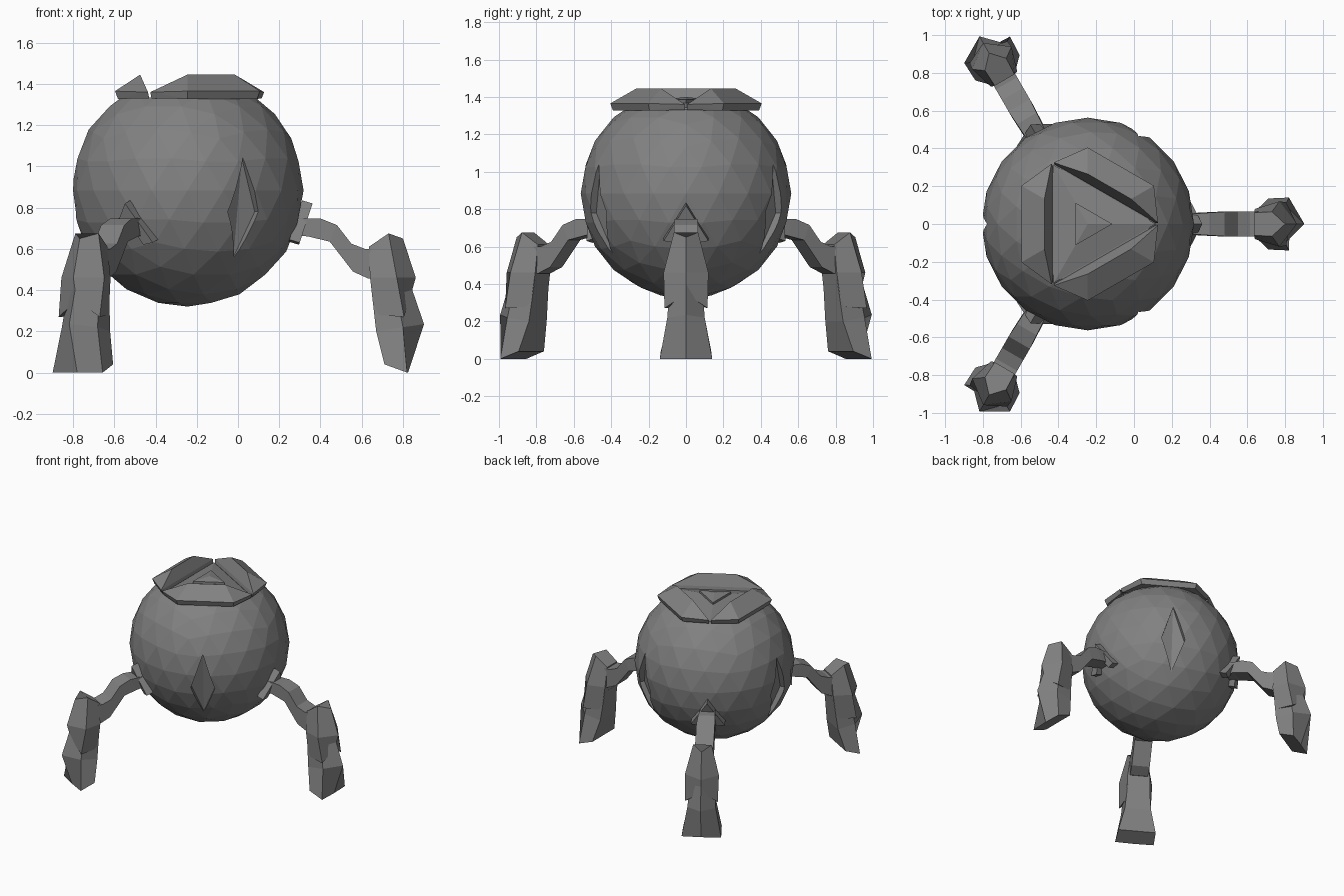
import bpy, bmesh, math
from mathutils import Matrix, Vector

if "Cube" in bpy.data.objects:
    bpy.data.objects.remove(bpy.data.objects["Cube"])

CX, CZ, R = -0.245, 0.883, 0.563      # body centre and radius

grey = bpy.data.materials.new("grey")
grey.diffuse_color = (0.22, 0.22, 0.22, 1)
grey.use_nodes = True
grey.node_tree.nodes["Principled BSDF"].inputs["Base Color"].default_value = grey.diffuse_color


def finish(name, bm, angle=0):
    """Turn a bmesh built around the body axis into an object."""
    bmesh.ops.recalc_face_normals(bm, faces=bm.faces)
    bm.transform(Matrix.Translation((CX, 0, 0)) @ Matrix.Rotation(math.radians(angle), 4, 'Z'))
    me = bpy.data.meshes.new(name)
    bm.to_mesh(me)
    bm.free()
    me.materials.append(grey)
    ob = bpy.data.objects.new(name, me)
    bpy.context.collection.objects.link(ob)
    return ob


def loft(rings):
    """Closed skin over rings of equal point count."""
    bm = bmesh.new()
    vs = [[bm.verts.new(p) for p in ring] for ring in rings]
    n = len(vs[0])
    for a, b in zip(vs, vs[1:]):
        for i in range(n):
            j = (i + 1) % n
            bm.faces.new((a[i], a[j], b[j], b[i]))
    bm.faces.new(vs[0])
    bm.faces.new(vs[-1])
    return bm


def hull(points):
    bm = bmesh.new()
    for p in points:
        bm.verts.new(p)
    res = bmesh.ops.convex_hull(bm, input=bm.verts)
    bmesh.ops.delete(bm, geom=[v for v in bm.verts if not v.link_faces], context='VERTS')
    bmesh.ops.dissolve_limit(bm, angle_limit=0.02, verts=bm.verts, edges=bm.edges)
    return bm


def polar(deg, r, z):
    a = math.radians(deg)
    return (r * math.cos(a), r * math.sin(a), z)


# body ball with its crown sliced off
bm = bmesh.new()
bmesh.ops.create_icosphere(bm, subdivisions=3, radius=R, matrix=Matrix.Translation((0, 0, CZ)))
cut = bmesh.ops.bisect_plane(bm, geom=bm.verts[:] + bm.edges[:] + bm.faces[:],
                             plane_co=(0, 0, 1.335), plane_no=(0, 0, 1), clear_outer=True)
bmesh.ops.holes_fill(bm, edges=[e for e in bm.edges if e.is_boundary])
body = finish("body", bm)

# diamond recesses between the legs
for ang in (60, 180, 300):
    floor = [(0.527, 0, 1.04), (0.505, 0.085, 0.78), (0.445, 0, 0.56), (0.505, -0.085, 0.78)]
    cutter = finish("diamond_cutter", hull(floor + [(0.75, y, z) for _, y, z in floor]), ang)
    cutter.hide_render = True
    cutter.hide_set(True)
    mod = body.modifiers.new("diamond", 'BOOLEAN')
    mod.operation, mod.solver, mod.object = 'DIFFERENCE', 'EXACT', cutter
bpy.context.view_layer.update()
depsgraph = bpy.context.evaluated_depsgraph_get()
carved = bpy.data.meshes.new_from_object(body.evaluated_get(depsgraph))
body.modifiers.clear()
body.data = carved
for ob in [o for o in bpy.data.objects if o.name.startswith("diamond_cutter")]:
    bpy.data.objects.remove(ob)

# crown plates, one above each diamond
for ang in (60, 180, 300):
    pts = []
    for s in (-1, 1):
        pts += [polar(s * 59, 0.372, 1.36), polar(s * 59, 0.36, 1.33),
                polar(s * 30, 0.405, 1.365), polar(s * 30, 0.39, 1.327),
                polar(s * 30, 0.265, 1.445), polar(s * 30, 0.225, 1.335)]
    finish("crown_plate", hull(pts), ang)

# sunken crown floor and the raised centre stud
finish("crown_floor", hull([polar(a, 0.36, 1.34) for a in (0, 120, 240)] + [(0, 0, 1.385)]))
finish("crown_stud", hull([polar(a, 0.13, z) for a in (0, 120, 240) for z in (1.34, 1.385)]
                          + [(0, 0, 1.40)]))

# arm sections: top (x, z), bottom (x, z), half-width
ARM = [((0.25, 0.75), (0.25, 0.67), 0.05), ((0.40, 0.747), (0.34, 0.66), 0.06),
       ((0.48, 0.715), (0.445, 0.635), 0.065), ((0.55, 0.625), (0.557, 0.49), 0.065),
       ((0.615, 0.60), (0.634, 0.455), 0.065), ((0.70, 0.60), (0.70, 0.48), 0.065)]
# shin sections: inner (x, z, half-width), side (x, z, half-width), outer ridge (x, z)
UPPER_SHIN = [((0.635, 0.61, 0.06), (0.73, 0.675, 0.065), (0.80, 0.65)),
              ((0.64, 0.46, 0.08), (0.77, 0.46, 0.12), (0.862, 0.46)),
              ((0.665, 0.28, 0.085), (0.805, 0.27, 0.115), (0.83, 0.35))]
LOWER_SHIN = [((0.645, 0.42, 0.075), (0.76, 0.42, 0.085), (0.835, 0.43)),
              ((0.67, 0.20, 0.095), (0.80, 0.22, 0.10), (0.902, 0.235)),
              ((0.71, 0.04, 0.135), (0.82, 0.00, 0.14), (0.825, 0.00))]


def shin(rows):
    rings = []
    for (ix, iz, iw), (sx, sz, sw), (rx, rz) in rows:
        rings.append([(ix - CX, -iw, iz), (sx - CX, -sw, sz), (rx - CX, 0, rz),
                      (sx - CX, sw, sz), (ix - CX, iw, iz)])
    return loft(rings)


for ang in (0, 120, 240):
    # chevron bracket leaning with the ball
    chevron = [(0, 0.835), (0.12, 0.645), (0.065, 0.635), (0, 0.745), (-0.065, 0.635), (-0.12, 0.645)]
    rings = [[(x - CX + (z - 0.83) * 0.33, y, z - dz) for y, z in chevron]
             for x, dz in ((0.31, 0.0), (0.36, 0.015))]
    finish("leg_bracket", loft(rings), ang)
    # arm
    rings = [[(tx - CX, -w, tz), (tx - CX, w, tz), (bx - CX, w, bz), (bx - CX, -w, bz)]
             for (tx, tz), (bx, bz), w in ARM]
    finish("leg_arm", loft(rings), ang)
    # armoured shin in two overlapping parts
    finish("upper_shin", shin(UPPER_SHIN), ang)
    finish("lower_shin", shin(LOWER_SHIN), ang)
